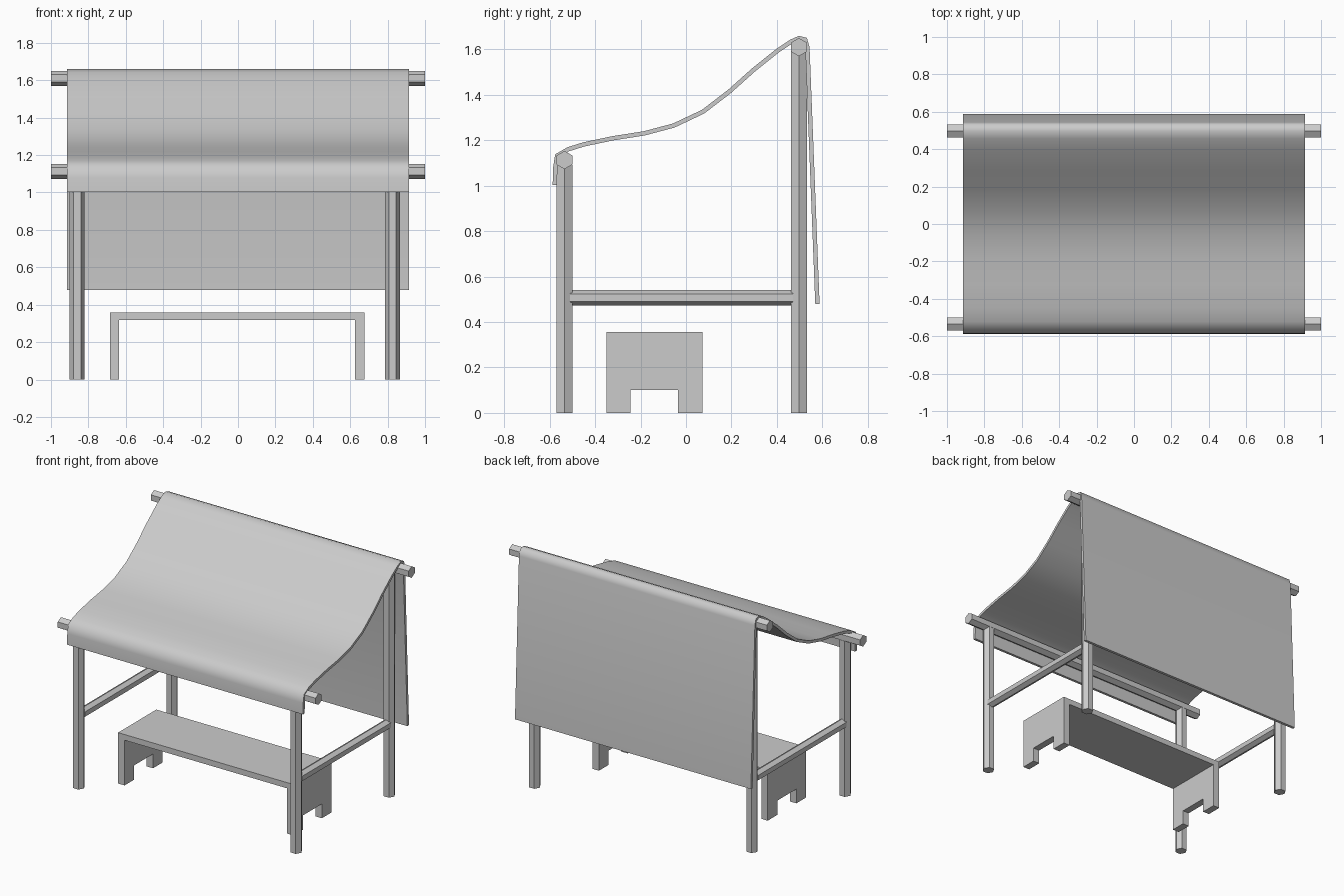
import bpy, bmesh, math
from mathutils import Vector

if "Cube" in bpy.data.objects:
    bpy.data.objects.remove(bpy.data.objects["Cube"])


def add_mesh(name, verts, faces):
    me = bpy.data.meshes.new(name)
    me.from_pydata(verts, [], faces)
    bm = bmesh.new()
    bm.from_mesh(me)
    bmesh.ops.recalc_face_normals(bm, faces=bm.faces)
    bm.to_mesh(me)
    bm.free()
    ob = bpy.data.objects.new(name, me)
    bpy.context.collection.objects.link(ob)
    return ob


def hex_bar(name, a, b, r, point):
    """Six-sided bar from a to b with one corner towards 'point'."""
    a, b, u = Vector(a), Vector(b), Vector(point)
    v = (b - a).normalized().cross(u)
    ring = [r * (math.cos(k * math.pi / 3) * u + math.sin(k * math.pi / 3) * v)
            for k in range(6)]
    faces = [(k, (k + 1) % 6, (k + 1) % 6 + 6, k + 6) for k in range(6)]
    faces += [tuple(range(5, -1, -1)), tuple(range(6, 12))]
    return add_mesh(name, [a + p for p in ring] + [b + p for p in ring], faces)


def extrude_x(name, profile, x0, x1):
    """Closed (y, z) outline extruded along x."""
    n = len(profile)
    verts = [(x, y, z) for x in (x0, x1) for y, z in profile]
    faces = [(k, (k + 1) % n, (k + 1) % n + n, k + n) for k in range(n)]
    faces += [tuple(range(n - 1, -1, -1)), tuple(range(n, 2 * n))]
    return add_mesh(name, verts, faces)


FRONT_Y, BACK_Y = -0.535, 0.497

# Posts and side stretchers
for side, x in (("left", -0.86), ("right", 0.826)):
    hex_bar(f"front_post_{side}", (x, FRONT_Y, 0), (x, FRONT_Y, 1.092), 0.04, (1, 0, 0))
    hex_bar(f"back_post_{side}", (x, BACK_Y, 0), (x, BACK_Y, 1.588), 0.04, (1, 0, 0))
    hex_bar(f"side_stretcher_{side}", (x, -0.51, 0.507), (x, 0.472, 0.507), 0.034, (0, 0, 1))

# Long rails carrying the cloth
hex_bar("front_rail", (-1, FRONT_Y, 1.113), (1, FRONT_Y, 1.113), 0.04, (0, 0, 1))
hex_bar("back_rail", (-1, BACK_Y, 1.61), (1, BACK_Y, 1.61), 0.04, (0, 0, 1))

# Bench: seat board and two notched end panels
y0, y1, top, under = -0.35, 0.073, 0.357, 0.317
extrude_x("bench_seat", [(y0, under), (y1, under), (y1, top), (y0, top)], -0.635, 0.625)
panel = [(y0, 0), (-0.245, 0), (-0.245, 0.1), (-0.035, 0.1), (-0.035, 0),
         (y1, 0), (y1, top), (y0, top)]
extrude_x("bench_end_left", panel, -0.685, -0.635)
extrude_x("bench_end_right", panel, 0.625, 0.675)

# Draped cloth canopy: outer profile swept along x, thickened inwards
drape = [(-.587, 1.003), (-.585, 1.08), (-.576, 1.138), (-.523, 1.169), (-.453, 1.191),
         (-.325, 1.218), (-.185, 1.24), (-.057, 1.274), (.07, 1.334), (.185, 1.422),
         (.29, 1.516), (.4, 1.604), (.457, 1.642), (.497, 1.66), (.532, 1.651),
         (.544, 1.609), (.588, .48)]
verts = [(x, y, z) for y, z in drape for x in (-0.915, 0.915)]
faces = [(2 * i, 2 * i + 1, 2 * i + 3, 2 * i + 2) for i in range(len(drape) - 1)]
me = bpy.data.meshes.new("cloth_canopy")
me.from_pydata(verts, [], faces)
cloth = bpy.data.objects.new("cloth_canopy", me)
bpy.context.collection.objects.link(cloth)
solid = cloth.modifiers.new("thickness", 'SOLIDIFY')
solid.thickness = 0.019
solid.offset = -1
solid.use_even_offset = True
bpy.context.view_layer.objects.active = cloth
cloth.select_set(True)
bpy.ops.object.modifier_apply(modifier=solid.name)
bpy.ops.object.shade_smooth_by_angle(angle=math.radians(70))
